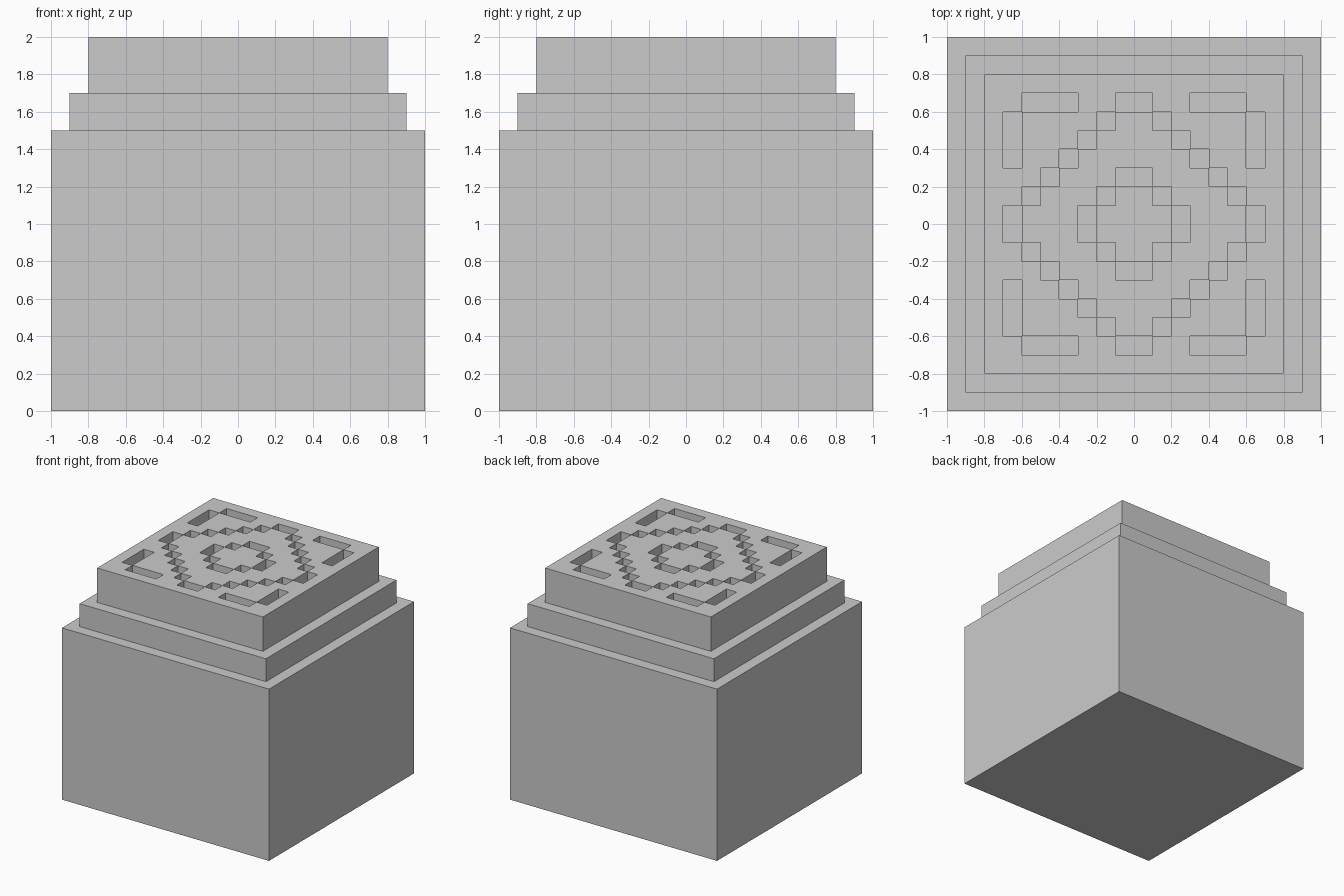
import bpy, bmesh

if "Cube" in bpy.data.objects:
    bpy.data.objects.remove(bpy.data.objects["Cube"])

CELL, TOP, DEPTH = 0.1, 2.0, 0.1


def make_object(name, bm):
    mesh = bpy.data.meshes.new(name)
    bm.to_mesh(mesh)
    bm.free()
    obj = bpy.data.objects.new(name, mesh)
    bpy.context.collection.objects.link(obj)
    return obj


# Stepped body: square rings (half width, height), closed below, open under the cap
profile = [(1, 0), (1, 1.5), (0.9, 1.5), (0.9, 1.7), (0.8, 1.7), (0.8, TOP)]
bm = bmesh.new()
rings = [[bm.verts.new((sx * r, sy * r, z))
          for sx, sy in ((-1, -1), (1, -1), (1, 1), (-1, 1))] for r, z in profile]
for low, high in zip(rings, rings[1:]):
    for i in range(4):
        j = (i + 1) % 4
        bm.faces.new((low[i], low[j], high[j], high[i]))
bm.faces.new(rings[0][::-1])
make_object("stepped_body", bm)


# Carved cells in one quadrant, mirrored to the other three
def is_carved(x, y):
    i, j = int(abs(x) / CELL), int(abs(y) / CELL)
    ring = i + j in (2, 6)                                # inner and outer diamonds
    corner = (j == 6 and 3 <= i <= 5) or (i == 6 and 3 <= j <= 5)
    return ring or corner


# Carved top: grid of cells with the pattern pushed down
bm = bmesh.new()
bmesh.ops.create_grid(bm, x_segments=16, y_segments=16, size=0.8)
bmesh.ops.translate(bm, vec=(0, 0, TOP), verts=bm.verts)
pits = [f for f in bm.faces if is_carved(*f.calc_center_median().xy)]
out = bmesh.ops.extrude_face_region(bm, geom=pits)["geom"]
bmesh.ops.translate(bm, vec=(0, 0, -DEPTH),
                    verts=[v for v in out if isinstance(v, bmesh.types.BMVert)])
# Remove any lids left over the pits
lids = [f for f in bm.faces if abs(f.calc_center_median().z - TOP) < 1e-4
        and is_carved(*f.calc_center_median().xy)]
if lids:
    bmesh.ops.delete(bm, geom=lids, context='FACES_ONLY')
make_object("carved_top", bm)
